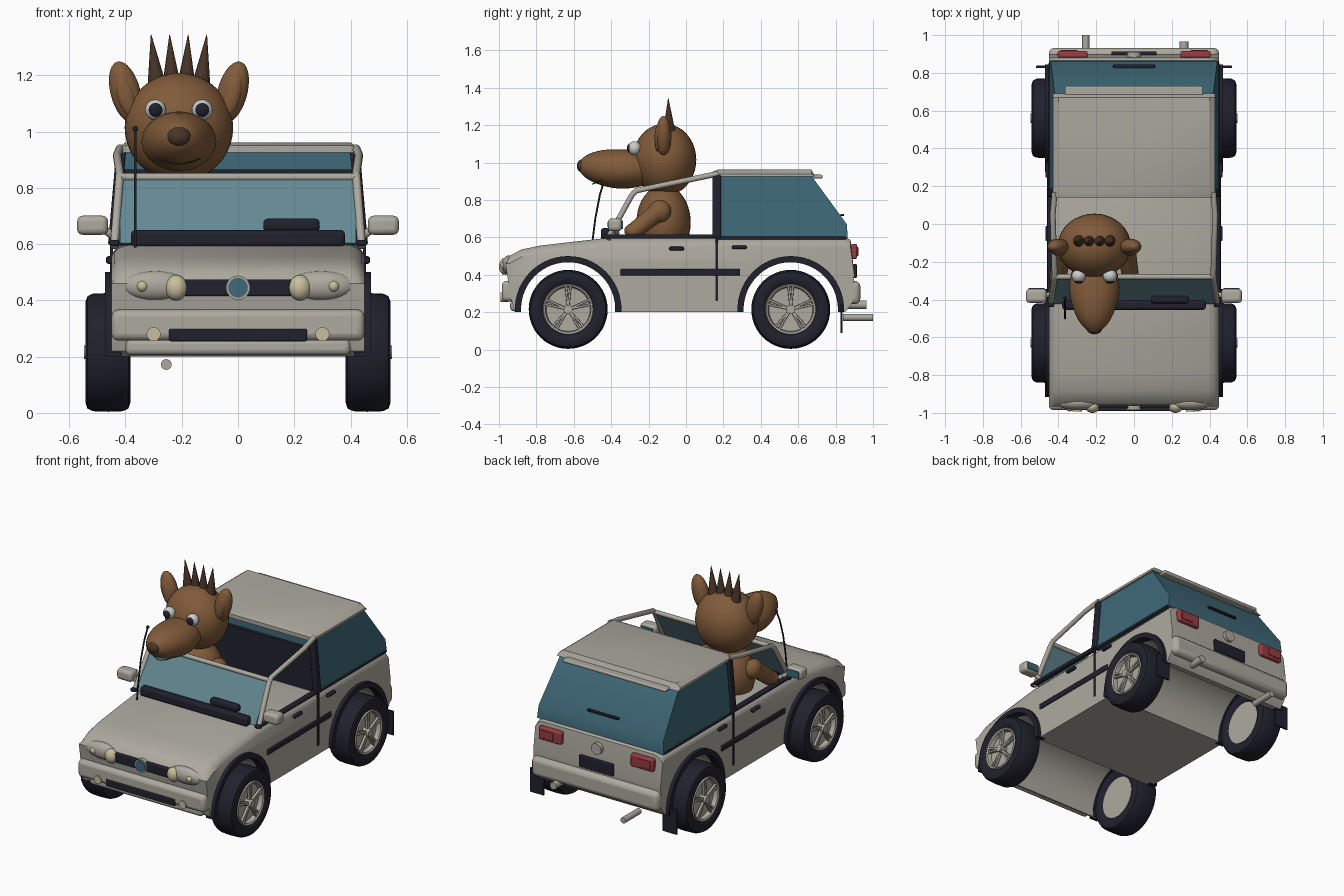
import bpy, bmesh
from math import sin, cos, pi, radians
from mathutils import Vector, Matrix

if "Cube" in bpy.data.objects:
    bpy.data.objects.remove(bpy.data.objects["Cube"])


def material(name, r, g, b):
    m = bpy.data.materials.new(name)
    m.use_nodes = True
    m.diffuse_color = (r, g, b, 1)
    m.node_tree.nodes["Principled BSDF"].inputs["Base Color"].default_value = (r, g, b, 1)
    return m


PAINT = material("warm grey paint", .42, .40, .35)
DARK = material("dark trim", .015, .015, .027)
GLASS = material("teal glass", .05, .14, .19)
SCREEN = material("pale windscreen", .13, .25, .29)
FUR = material("brown fur", .22, .105, .042)
HAIR = material("dark brown hair", .065, .035, .02)
RED = material("red lamp", .32, .045, .055)
CREAM = material("cream lamp", .58, .52, .34)
WHITE = material("eye white", .6, .6, .6)


def finish(name, bm, mat, bevel=0):
    bmesh.ops.recalc_face_normals(bm, faces=bm.faces)
    me = bpy.data.meshes.new(name)
    bm.to_mesh(me)
    bm.free()
    me.materials.append(mat)
    ob = bpy.data.objects.new(name, me)
    bpy.context.collection.objects.link(ob)
    if bevel:
        mod = ob.modifiers.new("rounded edges", "BEVEL")
        mod.width, mod.segments = bevel, 3
    return ob


def place(at, size, rot=(0, 0, 0)):
    turn = Matrix.Identity(4)
    for angle, axis in zip(rot, "XYZ"):
        turn = Matrix.Rotation(radians(angle), 4, axis) @ turn
    return Matrix.Translation(at) @ turn @ Matrix.Diagonal((*size, 1))


def box(name, at, size, mat, bevel=0, rot=(0, 0, 0)):
    bm = bmesh.new()
    bmesh.ops.create_cube(bm, size=1, matrix=place(at, size, rot))
    return finish(name, bm, mat, bevel)


def ball(name, at, radii, mat, rot=(0, 0, 0)):
    bm = bmesh.new()
    bmesh.ops.create_uvsphere(bm, u_segments=32, v_segments=20, radius=1, matrix=place(at, radii, rot))
    return finish(name, bm, mat)


def rod(name, a, b, r, mat, r_end=None):
    a, b = Vector(a), Vector(b)
    turn = (b - a).to_track_quat("Z", "Y").to_matrix().to_4x4()
    bm = bmesh.new()
    bmesh.ops.create_cone(bm, cap_ends=True, segments=24, radius1=r, radius2=r if r_end is None else r_end,
                          depth=(b - a).length, matrix=Matrix.Translation((a + b) / 2) @ turn)
    return finish(name, bm, mat)


def tube(name, pts, r, mat):
    cu = bpy.data.curves.new(name, "CURVE")
    cu.dimensions, cu.bevel_depth, cu.use_fill_caps = "3D", r, True
    sp = cu.splines.new("POLY")
    sp.points.add(len(pts) - 1)
    for p, co in zip(sp.points, pts):
        p.co = (*co, 1)
    ob = bpy.data.objects.new(name, cu)
    ob.data.materials.append(mat)
    bpy.context.collection.objects.link(ob)


def prism(name, profile, rings, mat, shape=None, bevel=0):
    """Sweep a (y, z) outline through the x positions; shape adjusts each vertex."""
    bm = bmesh.new()
    loops = [[bm.verts.new((x, y, z)) for y, z in profile] for x in rings]
    n = len(profile)
    for a, b in zip(loops, loops[1:]):
        for i in range(n):
            bm.faces.new((a[i], a[(i + 1) % n], b[(i + 1) % n], b[i]))
    bm.faces.new(loops[0])
    bm.faces.new(loops[-1])
    if shape:
        for v in bm.verts:
            shape(v.co)
    return finish(name, bm, mat, bevel)


def arc(cy, r, start, end, n=28):
    angles = [radians(start + (end - start) * i / n) for i in range(n + 1)]
    return [(cy + r * cos(t), .215 + r * sin(t)) for t in angles]


FRONT, REAR = -.63, .56
SIDES = (("left", 1), ("right", -1))


# Bodyshell with open wheel arches and rounded shoulders
def shoulder(co):
    drop = max(0, abs(co.x) - .40) / .05
    if co.z > .48:
        co.z -= .04 * drop ** 2


outline = [(-.89, .2), (-.92, .22), (-.935, .27), (-.95, .36), (-.965, .46), (-.945, .5), (-.88, .535),
           (-.78, .556), (-.6, .577), (-.44, .595), (.85, .602), (.88, .585), (.9, .4), (.89, .25), (.85, .2)]
outline += arc(REAR, .255, -3, 183) + arc(FRONT, .255, -3, 183)
prism("bodyshell", outline, [-.45, -.44, -.425, -.40, .40, .425, .44, .45], PAINT, shoulder)


# Rear cabin glass, partition and roof
def lean(co):
    co.x *= 1 - (co.z - .6) * .2


prism("rear_cabin_glass", [(.18, .59), (.18, .93), (.67, .93), (.86, .67), (.865, .59)], [-.447, .447], GLASS, lean)
box("cabin_partition", (0, .168, .73), (.86, .02, .27), DARK)
prism("roof", [(.14, .925), (.14, .95), (.17, .962), (.67, .962), (.69, .925)], [-.43, -.40, .40, .43], PAINT,
      lambda co: setattr(co, "z", min(co.z, .94)) if abs(co.x) > .41 else None)
box("roof_lip", (0, .7, .925), (.73, .06, .02), PAINT, .008)
box("high_brake_lamp", (0, .835, .72), (.22, .02, .012), DARK, .004)

# Windscreen and frame
box("windscreen", (0, -.35, .717), (.84, .008, .27), SCREEN, rot=(-31, 0, 0))
box("cowl", (0, -.43, .62), (.76, .05, .06), DARK, .015)
box("cowl_pod", (.19, -.4, .668), (.2, .04, .045), DARK, .015)
tube("windscreen_top_rail", [(-.42, -.28, .838), (.42, -.28, .838)], .014, PAINT)

for side, s in SIDES:
    tube(side + "_side_rail", [(s * .44, -.42, .59), (s * .422, -.29, .825), (s * .42, -.265, .85),
                               (s * .43, .05, .915), (s * .42, .17, .94)], .015, PAINT)
    box(side + "_door_pillar", (s * .43, .165, .765), (.035, .045, .34), DARK, .008, (0, -s * 5, 0))
    box(side + "_door_seam", (s * .45, .165, .43), (.01, .014, .34), DARK)
    box(side + "_front_sill", (s * .44, -.14, .604), (.035, .6, .022), DARK, .008)
    box(side + "_rear_sill", (s * .443, .51, .597), (.018, .69, .016), DARK, .005)
    box(side + "_side_moulding", (s * .453, -.03, .413), (.014, .64, .035), DARK, .005)
    for part, y, z in (("front", -.05, .54), ("rear", .285, .547)):
        box(f"{side}_{part}_handle", (s * .457, y, z), (.025, .08, .02), DARK, .008)

    # Wing mirror
    box(side + "_mirror", (s * .517, -.38, .667), (.11, .075, .068), PAINT, .02)
    box(side + "_mirror_glass", (s * .517, -.341, .667), (.085, .006, .045), GLASS)
    rod(side + "_mirror_arm", (s * .43, -.37, .62), (s * .48, -.38, .655), .014, PAINT)

    # Lamps
    ball(side + "_headlight_housing", (s * .295, -.945, .452), (.118, .04, .052), PAINT)
    ball(side + "_headlight", (s * .22, -.965, .445), (.04, .035, .045), CREAM)
    ball(side + "_indicator", (s * .34, -.972, .45), (.02, .02, .02), CREAM)
    rod(side + "_fog_lamp", (s * .3, -.95, .28), (s * .3, -.992, .28), .025, CREAM)
    box(side + "_tail_lamp", (s * .325, .898, .525), (.16, .035, .08), RED, .01)
    box(side + "_tail_lamp_lens", (s * .345, .916, .525), (.09, .01, .05), RED, .004)

    # Wheel arch trims and mud flaps
    for end, cy in (("front", FRONT), ("rear", REAR)):
        band = arc(cy, .285, -3, 183) + arc(cy, .252, 183, -3)
        prism(f"{side}_{end}_arch_trim", band, [s * .415, s * .472], DARK)
    box(side + "_mud_flap", (s * .47, .832, .165), (.1, .012, .155), DARK, .004)

# Bumpers, grille and badges
box("front_bumper", (0, -.945, .312), (.9, .08, .11), PAINT, .025)
box("front_valance", (0, -.915, .235), (.8, .05, .06), PAINT, .02)
box("bumper_slot", (0, -.982, .277), (.49, .015, .045), DARK, .006)
box("grille", (0, -.963, .445), (.38, .025, .06), DARK, .006)
rod("front_badge_rim", (0, -.96, .445), (0, -.984, .445), .043, PAINT)
rod("front_badge", (0, -.97, .445), (0, -.988, .445), .035, GLASS)
box("rear_bumper", (0, .895, .305), (.9, .075, .125), PAINT, .03)
box("number_plate", (0, .903, .42), (.24, .02, .075), DARK, .005)
rod("rear_badge", (0, .88, .525), (0, .91, .525), .036, PAINT)
rod("exhaust_pipe", (-.255, .84, .172), (-.255, 1, .172), .019, PAINT)
rod("tow_pipe", (.265, .86, .24), (.265, .965, .24), .023, PAINT)

# Antenna
tube("antenna", [(-.365, -.5, .58), (-.365, -.485, .7), (-.365, -.46, .83), (-.365, -.425, .94), (-.365, -.39, 1.01)],
     .005, DARK)
ball("antenna_tip", (-.365, -.39, 1.01), (.01, .01, .01), DARK)


# Wheels: turned tyre and rim with five paired spokes
def turned(name, profile, cy, s, mat):
    bm = bmesh.new()
    ring = [bm.verts.new((s * x, cy, .215 + r)) for x, r in profile]
    edges = [bm.edges.new(p) for p in zip(ring, ring[1:])]
    bmesh.ops.spin(bm, geom=ring + edges, cent=(0, cy, .215), axis=(1, 0, 0), angle=2 * pi, steps=48)
    bmesh.ops.remove_doubles(bm, verts=bm.verts, dist=.0002)
    return finish(name, bm, mat)


TYRE = [(.40, .13), (.385, .15), (.383, .18), (.39, .2), (.41, .209), (.46, .211), (.515, .209),
        (.535, .2), (.542, .18), (.54, .15), (.528, .135), (.50, .13), (.40, .13)]
RIM = [(.395, 0), (.395, .134), (.53, .136), (.538, .132), (.532, .122), (.505, .117), (.50, 0)]
for side, s in SIDES:
    for end, cy in (("front", FRONT), ("rear", REAR)):
        tag = f"{side}_{end}_"
        turned(tag + "tyre", TYRE, cy, s, DARK)
        turned(tag + "rim", RIM, cy, s, PAINT)
        rod(tag + "hub", (s * .49, cy, .215), (s * .547, cy, .215), .024, PAINT)
        for k in range(5):
            for off in (-.1, .1):
                t = 2 * pi * k / 5 + pi / 2 + off
                mid = (s * .523, cy + .073 * cos(t), .215 + .073 * sin(t))
                box(f"{tag}spoke", mid, (.018, .105, .012), PAINT, .003, (math_deg := t * 180 / pi, 0, 0))

# Driver: torso, head, snout, ears, spiky hair and arms
CX = -.21
ball("driver_torso", (CX, -.12, .68), (.17, .145, .2), FUR)
ball("driver_head", (CX, -.115, 1.015), (.193, .17, .193), FUR)
snout = ball("driver_snout", (CX, -.35, .965), (.133, .225, .105), FUR)
for v in snout.data.vertices:
    t = max(0, (-.35 - v.co.y) / .225)
    v.co.x = CX + (v.co.x - CX) * (1 - .15 * t)
    v.co.z += .015 * t
ball("driver_nose", (CX, -.552, .982), (.042, .032, .036), HAIR)
tube("driver_mouth", [(CX + .105 * sin(a / 10), -.5 + .11 * abs(a / 12) ** 2, .905 - .02 * cos(a / 5))
                      for a in range(-11, 12)], .003, HAIR)
for side, s in SIDES:
    ball(side + "_eye", (CX + s * .083, -.275, 1.077), (.037, .035, .037), WHITE)
    ball(side + "_pupil", (CX + s * .083, -.298, 1.077), (.025, .018, .025), DARK)
    ball(side + "_ear", (CX + s * .19, -.12, 1.14), (.053, .042, .112), FUR, (0, s * 15, 0))
    ball(side + "_inner_ear", (CX + s * .19, -.15, 1.13), (.03, .018, .075), FUR, (0, s * 15, 0))
    ball(side + "_shoulder", (CX + s * .17, -.14, .74), (.05, .06, .06), FUR)
    rod(side + "_arm", (CX + s * .17, -.14, .745), (CX + s * .19, -.27, .64), .05, FUR, .045)
    ball(side + "_hand", (CX + s * .19, -.28, .635), (.048, .05, .04), FUR)
for i in range(4):
    x = CX + (i - 1.5) * .052
    rod("hair_spike", (x, -.09, 1.16), (x + (i - 1.5) * .014, -.095, 1.345), .034, HAIR, .001)

# Bake the tubes to meshes and smooth the shading
bpy.ops.object.select_all(action="DESELECT")
for ob in bpy.context.collection.objects:
    if ob.type == "CURVE":
        ob.select_set(True)
        bpy.context.view_layer.objects.active = ob
bpy.ops.object.convert(target="MESH")
for ob in bpy.context.collection.objects:
    if ob.type == "MESH":
        ob.select_set(True)
bpy.ops.object.shade_smooth_by_angle(angle=radians(35))
